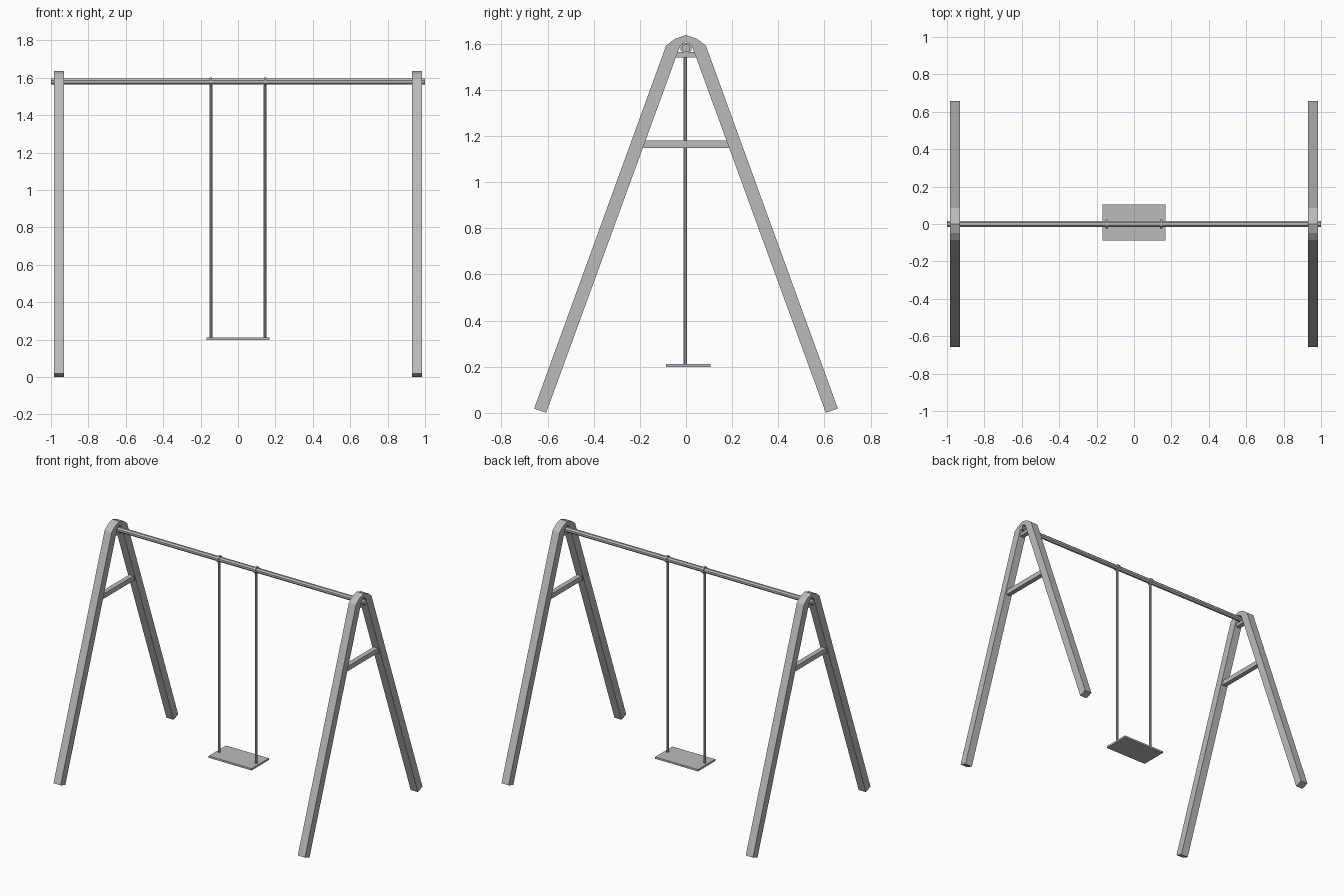
import bpy, bmesh, math
from mathutils import Vector

if "Cube" in bpy.data.objects:
    bpy.data.objects.remove(bpy.data.objects["Cube"])

metal = bpy.data.materials.new("grey_metal")
metal.diffuse_color = (0.5, 0.5, 0.5, 1)
metal.use_nodes = True
metal.node_tree.nodes["Principled BSDF"].inputs["Base Color"].default_value = metal.diffuse_color


def finish(name, bm):
    bmesh.ops.recalc_face_normals(bm, faces=bm.faces[:])
    mesh = bpy.data.meshes.new(name)
    bm.to_mesh(mesh)
    bm.free()
    mesh.materials.append(metal)
    obj = bpy.data.objects.new(name, mesh)
    bpy.context.collection.objects.link(obj)
    return obj


def box(name, centre, size):
    bm = bmesh.new()
    bmesh.ops.create_cube(bm, size=1)
    for v in bm.verts:
        v.co = Vector(c + a * s for c, a, s in zip(centre, v.co, size))
    return finish(name, bm)


def loft(name, sections, capped=True):
    """Skin a list of equal-sized point rings; uncapped lofts close on themselves."""
    bm = bmesh.new()
    rings = [[bm.verts.new(p) for p in s] for s in sections]
    pairs = list(zip(rings, rings[1:]))
    if not capped:
        pairs.append((rings[-1], rings[0]))
    n = len(rings[0])
    for a, b in pairs:
        for i in range(n):
            j = (i + 1) % n
            bm.faces.new((a[i], a[j], b[j], b[i]))
    if capped:
        bm.faces.new(rings[0])
        bm.faces.new(rings[-1])
    return finish(name, bm)


def circle(r, n=8):
    return [(r * math.cos(math.tau * (i + .5) / n),
             r * math.sin(math.tau * (i + .5) / n)) for i in range(n)]


# outer and inner outline of half an A-frame, foot to peak (y, z)
outer = [(-.658, .019), (-.086, 1.592), (-.048, 1.621), (0, 1.637)]
inner = [(-.606, 0), (-.041, 1.548), (-.024, 1.592), (0, 1.609)]
mirror = lambda pts: pts + [(-y, z) for y, z in reversed(pts[:-1])]

for side, tag in ((-1, "left"), (1, "right")):
    x0, x1 = side * .957 - .028, side * .957 + .028
    loft(f"a_frame_{tag}",
         [[(x0, *o), (x1, *o), (x1, *i), (x0, *i)]
          for o, i in zip(mirror(outer), mirror(inner))])
    # brace between the legs and the small rest under the beam
    box(f"brace_{tag}", (side * .957, 0, 1.164), (.034, .38, .034))
    box(f"beam_rest_{tag}", (side * .957, 0, 1.552), (.034, .09, .022))

    # hanging rope and the ring looped over the beam
    x = side * .145
    loft(f"rope_{tag}", [[(x + a, b - .003, z) for a, b in circle(.0085)]
                         for z in (.208, 1.562)])
    loft(f"hanger_ring_{tag}",
         [[(x + dx, a * r, 1.58 + b * r)
           for dx, r in ((-.007, .016), (.007, .016), (.007, .025), (-.007, .025))]
          for a, b in circle(1)], capped=False)

# top beam
loft("top_beam", [[(x, a, 1.58 + b) for a, b in circle(.0175)] for x in (-1, 1)])

# seat board
box("seat", (0, .009, .206), (.336, .193, .013))
